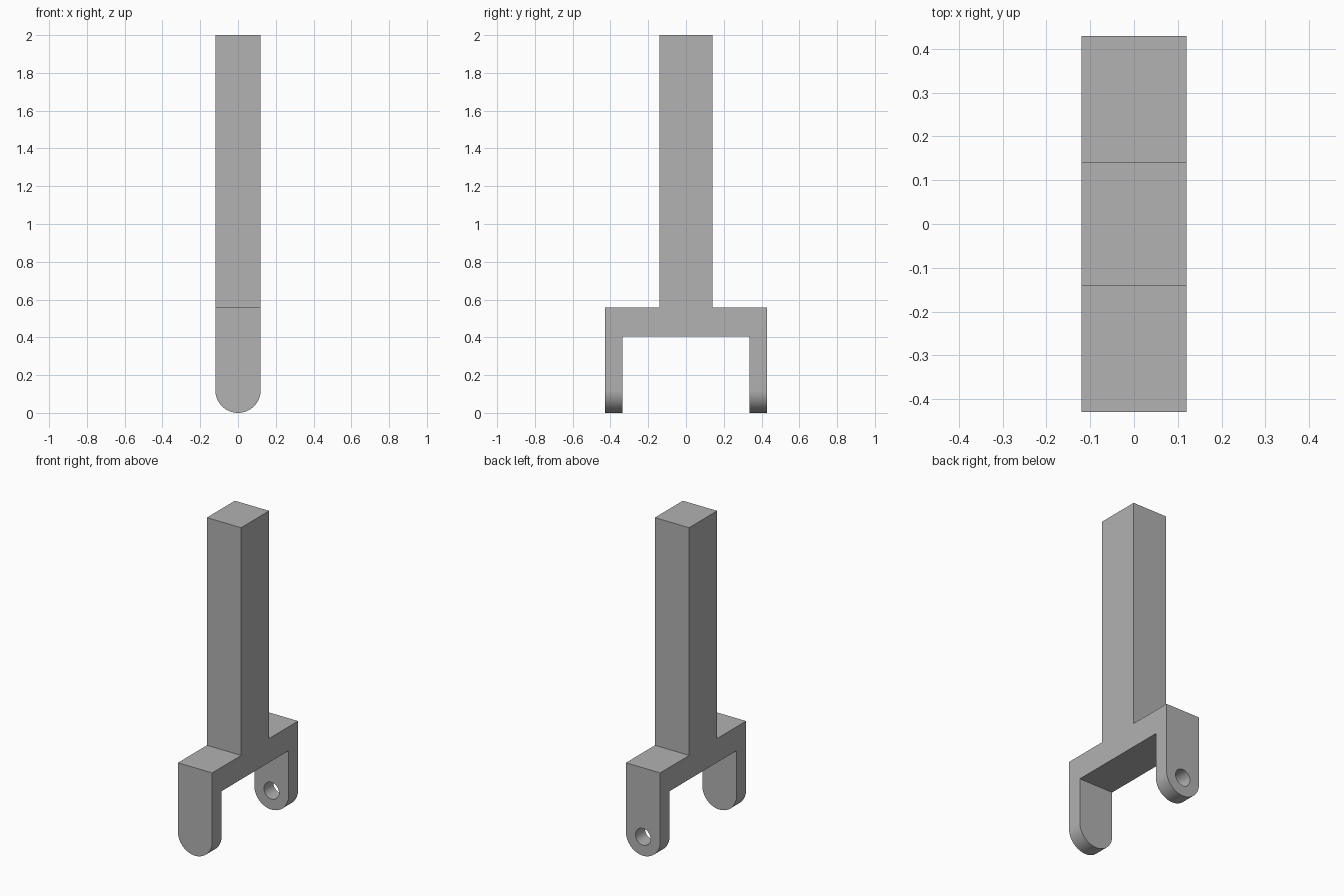
import bpy, bmesh
from math import sin, cos, pi, radians
from mathutils import Vector

cube = bpy.data.objects.get("Cube")
if cube:
    bpy.data.objects.remove(cube, do_unlink=True)

HALF_WIDTH = 0.12      # half thickness of the whole fork; also the tip radius
BORE_RADIUS = 0.053

grey = bpy.data.materials.new("plain_grey")
grey.use_nodes = True
grey.diffuse_color = (0.445, 0.445, 0.445, 1)
grey.node_tree.nodes["Principled BSDF"].inputs["Base Color"].default_value = grey.diffuse_color


def prism(name, points, direction):
    """Closed solid made by extruding a flat outline along a direction."""
    bm = bmesh.new()
    face = bm.faces.new([bm.verts.new(p) for p in points])
    extruded = bmesh.ops.extrude_face_region(bm, geom=[face])["geom"]
    moved = [v for v in extruded if isinstance(v, bmesh.types.BMVert)]
    bmesh.ops.translate(bm, verts=moved, vec=Vector(direction))
    bmesh.ops.recalc_face_normals(bm, faces=bm.faces)
    mesh = bpy.data.meshes.new(name)
    bm.to_mesh(mesh)
    bm.free()
    mesh.materials.append(grey)
    obj = bpy.data.objects.new(name, mesh)
    bpy.context.collection.objects.link(obj)
    return obj


def arc(radius, start, end, steps, y):
    angles = [start + (end - start) * i / steps for i in range(steps + 1)]
    return [(radius * cos(a), y, HALF_WIDTH + radius * sin(a)) for a in angles]


def cut(target, tool, operation):
    mod = target.modifiers.new(tool.name, "BOOLEAN")
    mod.operation, mod.solver, mod.object = operation, "EXACT", tool
    tool.hide_render = True
    bpy.context.view_layer.objects.active = target
    bpy.ops.object.modifier_apply(modifier=mod.name)
    bpy.data.objects.remove(tool, do_unlink=True)


# Side outline: post, crossbar and two legs, mirrored front to back
half = [(0.14, 2), (0.14, 0.557), (0.43, 0.557), (0.43, -0.1), (0.335, -0.1), (0.335, 0.405)]
outline = half + [(-y, z) for y, z in reversed(half)]
fork = prism("fork_with_post", [(-0.2, y, z) for y, z in outline], (0.4, 0, 0))

# Front outline: straight sides with rounded leg tips
tips = arc(HALF_WIDTH, pi, 2 * pi, 32, -0.6) + [(HALF_WIDTH, -0.6, 2.2), (-HALF_WIDTH, -0.6, 2.2)]
cut(fork, prism("rounded_slab", tips, (0, 1.2, 0)), "INTERSECT")

# Pin hole through the back leg only
bore = arc(BORE_RADIUS, 0, 2 * pi, 32, 0.25)[:-1]
cut(fork, prism("pin_hole", bore, (0, 0.3, 0)), "DIFFERENCE")

# Smooth the curved walls, keep the corners crisp
bpy.ops.object.select_all(action="DESELECT")
fork.select_set(True)
bpy.context.view_layer.objects.active = fork
bpy.ops.object.shade_smooth_by_angle(angle=radians(30))
